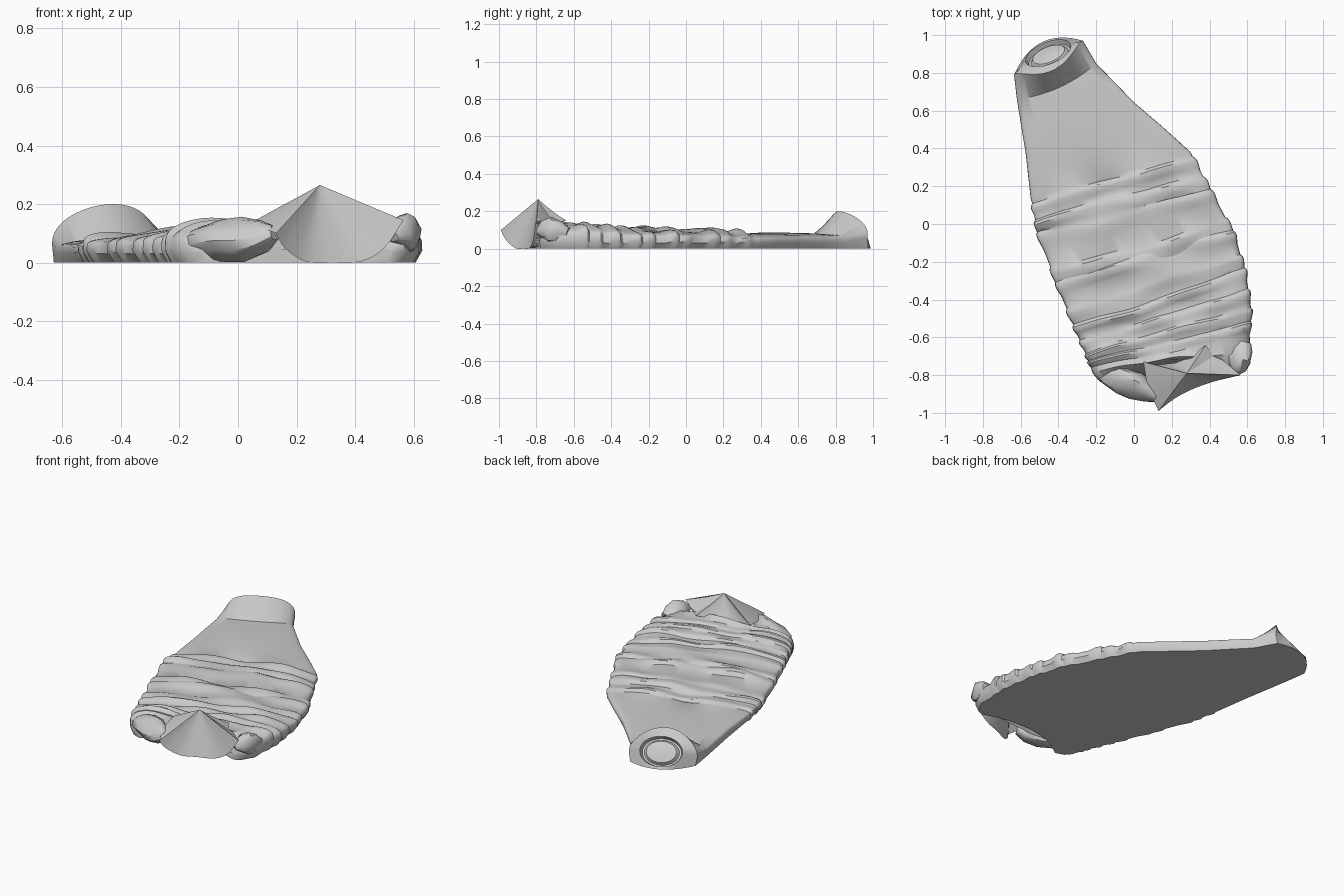
import bpy, bmesh, math
from mathutils import Vector, noise

if "Cube" in bpy.data.objects:
    bpy.data.objects.remove(bpy.data.objects["Cube"])

AX = Vector((-0.38, 0.925, 0)).normalized()   # long axis, pointing to the foot end
NT, NB = 36, 10


def finish(bm, name, angle=32):
    bmesh.ops.recalc_face_normals(bm, faces=bm.faces)
    me = bpy.data.meshes.new(name)
    bm.to_mesh(me)
    bm.free()
    ob = bpy.data.objects.new(name, me)
    bpy.context.collection.objects.link(ob)
    bpy.ops.object.select_all(action='DESELECT')
    bpy.context.view_layer.objects.active = ob
    ob.select_set(True)
    bpy.ops.object.shade_smooth_by_angle(angle=math.radians(angle))
    return ob


def loft(bm, rings):
    vs = [[bm.verts.new(p) for p in r] for r in rings]
    for a, b in zip(vs, vs[1:]):
        n = len(a)
        for i in range(n):
            bm.faces.new((a[i], a[(i + 1) % n], b[(i + 1) % n], b[i]))
    bm.faces.new(vs[0])
    bm.faces.new(vs[-1])


def section(L, R, h, power=0.45, ze=0.035, bow=0.0, shear=None, grow=0.0, rough=0.0, fold=0.0, seed=0.0):
    """D-shaped cross-section, flat on the ground."""
    L, R = Vector((*L, 0)), Vector((*R, 0))
    mid, half = (L + R) / 2, (R - L) / 2
    half = half * (1 + grow / half.length)
    pts = []
    for i in range(NT + 1):
        a = math.pi * i / NT
        c, s = -math.cos(a), max(0.0, math.sin(a))
        z = ze + (h - ze) * s ** power
        p = mid + half * c
        z += rough * s * noise.noise(Vector((p.x * 4, p.y * 6, 3.1)))
        # the fold fades in and out across the width
        z += fold * s ** 0.3 * (0.75 + 1.3 * noise.noise(Vector((c * 1.8, seed * 3.7, 1.5))))
        off = bow * (1 - c * c) + rough * 0.8 * noise.noise(Vector((c * 1.6, seed * 2.9, 8.0)))
        if shear:
            off += (shear[0] + shear[1] * z) * (1 - c * c) ** 0.6
        p = p + AX * off
        pts.append(Vector((p.x, p.y, z)))
    for i in range(NB + 1):
        c = 0.95 * (1 - 2 * i / NB)
        p = mid + half * c + AX * (bow + (shear[0] if shear else 0)) * (1 - c * c)
        pts.append(Vector((p.x, p.y, 0.0)))
    return pts


# Padded bag: left edge, right edge, height from foot to head
ctrl = [
    ((-0.62, 0.66), (-0.20, 0.85), 0.078),
    ((-0.575, 0.38), (0.00, 0.645), 0.085),
    ((-0.545, 0.13), (0.30, 0.38), 0.08),
    ((-0.51, -0.05), (0.41, 0.17), 0.097),
    ((-0.405, -0.33), (0.53, -0.05), 0.10),
    ((-0.315, -0.55), (0.59, -0.25), 0.105),
    ((-0.255, -0.69), (0.62, -0.45), 0.125),
    ((-0.215, -0.79), (0.61, -0.66), 0.14),
]


def at(t):
    i = min(int(t), len(ctrl) - 2)
    f = t - i
    (l0, r0, h0), (l1, r1, h1) = ctrl[i], ctrl[i + 1]
    m = lambda a, b: a + (b - a) * f
    return (m(l0[0], l1[0]), m(l0[1], l1[1])), (m(r0[0], r1[0]), m(r0[1], r1[1])), m(h0, h1)


# Foot rim and recessed round end
rim = section((-0.635, 0.79), (-0.27, 0.97), 0.2, power=1.0, ze=0.06, shear=(0.09, -0.8))
centre = Vector((-0.455, 0.905, 0.085))
across = Vector((0.925, 0.38, 0)).normalized()
upward = (Vector((0, 0, 1)) - AX * 0.8).normalized()
inward = (-AX + Vector((0, 0, -0.8))).normalized()


def disc(r, depth):
    out = []
    for i in range(len(rim)):
        a = math.pi * (1 - i / NT) if i <= NT else -math.pi * (i - NT) / (NB + 2)
        out.append(centre + inward * depth + across * r * math.cos(a) + upward * r * 0.72 * math.sin(a))
    return out


rings = [disc(0.02, 0.0), disc(0.09, 0.01), disc(0.105, 0.03), disc(0.118, 0.03),
         disc(0.128, 0.0), rim]
for i in range(5):
    rings.append(section(*at(i * 0.5), power=0.4, bow=-0.035 if i == 0 else 0,
                         rough=0.012 if i else 0, seed=i * 0.4))

# Overlapping folds: each rises abruptly then slopes off
folds = 10
for k in range(folds):
    w = 4.8 / folds
    t0 = 2.08 + w * (k + 0.22 * math.sin(k * 2.7))
    amp = 0.015 + 0.007 * math.sin(k * 2.3)
    for f, up in ((0.0, 0.0), (0.14, 0.9), (0.3, 1.0), (0.55, 0.55), (0.75, 0.1)):
        L, R, h = at(t0 + w * f)
        rings.append(section(L, R, h, power=0.4, ze=0.03 + 0.012 * up, grow=0.011 * up, fold=amp * up,
                             rough=0.024, bow=0.014 * math.sin(k * 1.7), seed=k * 0.63))
rings.append(section((-0.215, -0.80), (0.62, -0.68), 0.15, bow=0.03, rough=0.03, seed=7))
rings.append(section((-0.18, -0.84), (0.57, -0.77), 0.125, bow=0.09, rough=0.02, seed=7))
rings.append(section((-0.12, -0.86), (0.53, -0.785), 0.06, bow=0.10))
bm = bmesh.new()
loft(bm, rings)
finish(bm, "sleeping_bag_body", 36)


# Crumpled collar rolls either side of the hood
def roll(name, path, seed):
    bm = bmesh.new()
    rr = []
    pts = [Vector(p[:3]) for p in path]
    for i, p in enumerate(pts):
        d = (pts[min(i + 1, len(pts) - 1)] - pts[max(i - 1, 0)]).normalized()
        side = d.cross(Vector((0, 0, 1))).normalized()
        up = side.cross(d)
        ring = []
        for j in range(14):
            a = 2 * math.pi * j / 14
            r = path[i][3] * (1 + 0.13 * math.sin(3 * a + i * seed))
            q = p + side * math.cos(a) * r + up * math.sin(a) * r
            q.z = max(q.z, 0.002)
            ring.append(q)
        rr.append(ring)
    loft(bm, rr)
    finish(bm, name, 40)


roll("collar_roll_left", [(-0.17, -0.75, 0.06, 0.035), (-0.13, -0.79, 0.065, 0.06),
                          (-0.06, -0.825, 0.075, 0.07), (0.01, -0.85, 0.075, 0.075),
                          (0.08, -0.89, 0.085, 0.055), (0.125, -0.92, 0.10, 0.025)], 0.7)
roll("collar_roll_right", [(0.585, -0.63, 0.08, 0.035), (0.575, -0.67, 0.09, 0.055),
                           (0.56, -0.72, 0.10, 0.065), (0.55, -0.765, 0.10, 0.045),
                           (0.53, -0.79, 0.09, 0.02)], 0.9)

# Peaked hood: curved fans falling from one raised point
peak = Vector((0.28, -0.79, 0.265))


def fan(bm, edge, sag, steps=8):
    rows = []
    for e in edge:
        e = Vector(e)
        row = []
        for i in range(1, steps + 1):
            f = i / steps
            row.append(bm.verts.new(peak.lerp(e, f) + Vector(sag) * math.sin(math.pi * f)))
        rows.append(row)
    top = bm.verts.new(peak)
    for a, b in zip(rows, rows[1:]):
        bm.faces.new((top, a[0], b[0]))
        for i in range(steps - 1):
            bm.faces.new((a[i], a[i + 1], b[i + 1], b[i]))


def smooth_edge(pts, n=4):
    out = []
    for i in range(len(pts) - 1):
        p = [Vector(pts[max(0, min(len(pts) - 1, i + k))]) for k in (-1, 0, 1, 2)]
        for s in range(n):
            t = s / n
            out.append(0.5 * (2 * p[1] + (p[2] - p[0]) * t + (2 * p[0] - 5 * p[1] + 4 * p[2] - p[3]) * t * t
                              + (3 * p[1] - p[0] - 3 * p[2] + p[3]) * t ** 3))
    return out + [Vector(pts[-1])]


bm = bmesh.new()
fan(bm, smooth_edge([(0.13, -0.99, 0.10), (0.16, -0.965, 0.05), (0.23, -0.915, 0.004), (0.32, -0.87, 0.0),
                     (0.42, -0.835, 0.004), (0.50, -0.815, 0.05), (0.565, -0.80, 0.145)]), (0, 0, 0))
fan(bm, [(0.05, -0.73, 0.14), (0.07, -0.86, 0.125), (0.13, -0.99, 0.10)], (0, 0, 0))
fan(bm, [(0.05, -0.73, 0.14), (0.13, -0.745, 0.12), (0.22, -0.735, 0.12), (0.31, -0.70, 0.13),
         (0.38, -0.64, 0.15), (0.42, -0.70, 0.14), (0.47, -0.72, 0.145), (0.565, -0.80, 0.145)], (0, 0, -0.006))
bmesh.ops.remove_doubles(bm, verts=bm.verts, dist=0.001)
finish(bm, "peaked_hood", 30)
